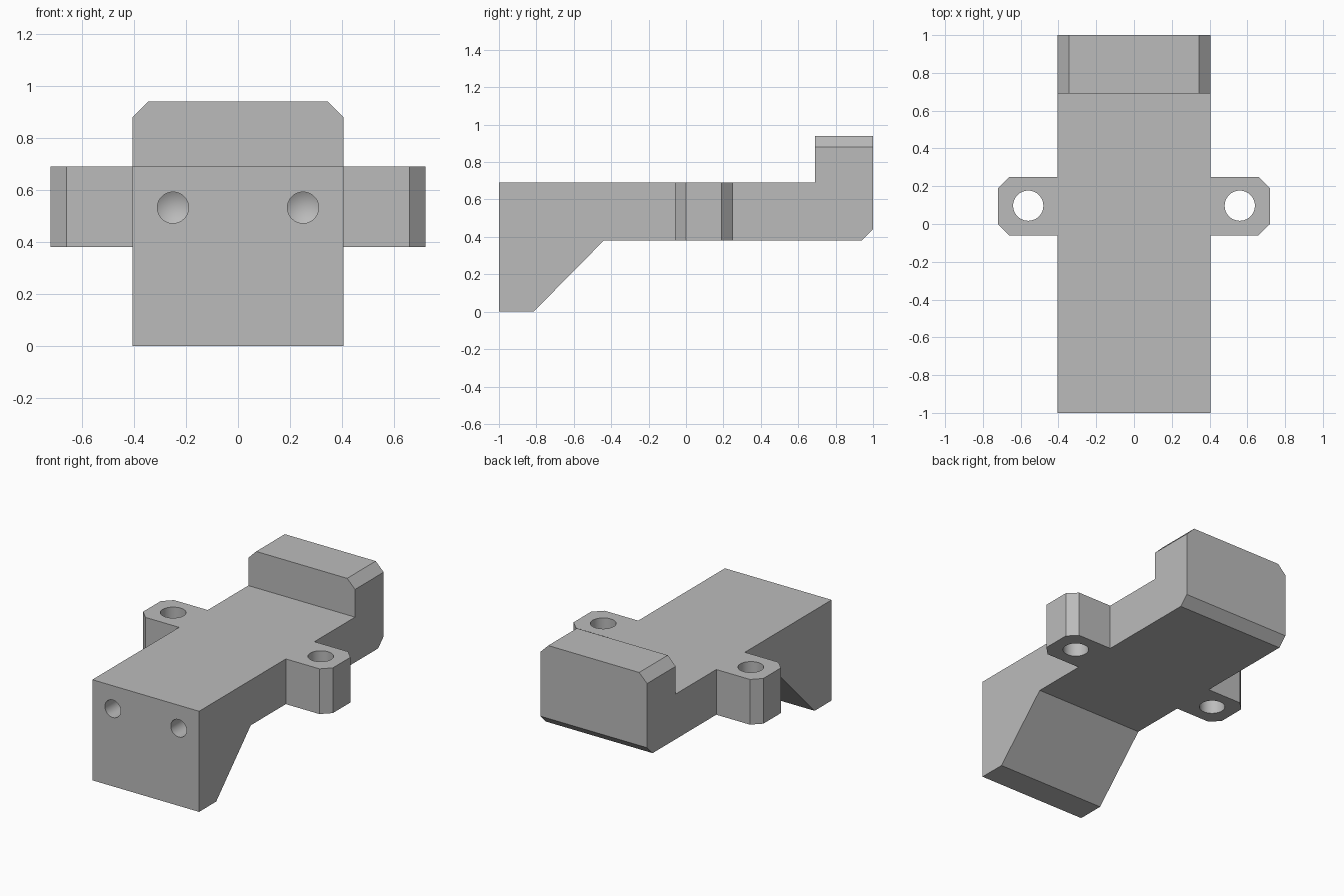
import bpy
import bmesh
import math
from mathutils import Matrix, Vector

default = bpy.data.objects.get("Cube")
if default:
    bpy.data.objects.remove(default, do_unlink=True)

HALF_WIDTH = 0.405
DECK_BOTTOM, DECK_TOP = 0.38, 0.69
CHAMFER = 0.06

grey = bpy.data.materials.new("plain grey")
grey.use_nodes = True
colour = (0.5, 0.5, 0.5, 1)
grey.diffuse_color = colour
grey.node_tree.nodes["Principled BSDF"].inputs["Base Color"].default_value = colour


def make_object(name, bm):
    bmesh.ops.recalc_face_normals(bm, faces=bm.faces)
    mesh = bpy.data.meshes.new(name)
    bm.to_mesh(mesh)
    bm.free()
    mesh.materials.append(grey)
    obj = bpy.data.objects.new(name, mesh)
    bpy.context.collection.objects.link(obj)
    return obj


def extrude(points, direction):
    """Extrude a closed outline into a solid."""
    bm = bmesh.new()
    face = bm.faces.new([bm.verts.new(p) for p in points])
    result = bmesh.ops.extrude_face_region(bm, geom=[face], use_keep_orig=True)
    moved = [v for v in result["geom"] if isinstance(v, bmesh.types.BMVert)]
    bmesh.ops.translate(bm, verts=moved, vec=direction)
    return bm


def combine(target, helper, operation):
    """Join or cut with a helper, then discard it."""
    helper.hide_render = True
    mod = target.modifiers.new(helper.name, "BOOLEAN")
    mod.operation = operation
    mod.solver = "EXACT"
    mod.object = helper
    bpy.context.view_layer.objects.active = target
    bpy.ops.object.modifier_apply(modifier=mod.name)
    bpy.data.objects.remove(helper, do_unlink=True)


# Body: side profile with a sloped front foot and a raised rear block
profile = [(-1, 0), (-0.815, 0), (-0.44, DECK_BOTTOM), (1 - CHAMFER, DECK_BOTTOM),
           (1, DECK_BOTTOM + CHAMFER), (1, 0.94), (0.69, 0.94),
           (0.69, DECK_TOP), (-1, DECK_TOP)]
bm = extrude([(-HALF_WIDTH, y, z) for y, z in profile], Vector((2 * HALF_WIDTH, 0, 0)))

# Chamfer the two upper side edges of the rear block
top_edges = [e for e in bm.edges
             if all(v.co.z > 0.9 for v in e.verts)
             and abs(e.verts[0].co.x - e.verts[1].co.x) < 0.01
             and abs(e.verts[0].co.y - e.verts[1].co.y) > 0.1]
bmesh.ops.bevel(bm, geom=top_edges, offset=CHAMFER, segments=1,
                affect="EDGES", profile=0.5)
body = make_object("bracket_body", bm)

for side in (-1, 1):
    # Mounting ear with chamfered outer corners
    outline = [(0.3, -0.06), (0.72 - CHAMFER, -0.06), (0.72, 0),
               (0.72, 0.25 - CHAMFER), (0.72 - CHAMFER, 0.25), (0.3, 0.25)]
    ear = make_object("ear", extrude([(side * x, y, DECK_BOTTOM) for x, y in outline],
                                     Vector((0, 0, DECK_TOP - DECK_BOTTOM))))
    combine(body, ear, "UNION")

    # Vertical bolt hole through the ear
    bm = bmesh.new()
    bmesh.ops.create_cone(bm, cap_ends=True, segments=48, radius1=0.08, radius2=0.08,
                          depth=1, matrix=Matrix.Translation((side * 0.56, 0.097, 0.5)))
    combine(body, make_object("bolt_hole", bm), "DIFFERENCE")

    # Blind hole in the front with a pointed bottom
    bm = bmesh.new()
    bmesh.ops.create_cone(bm, cap_ends=True, segments=48, radius1=0.06, radius2=0.06,
                          depth=0.6)
    floor = next(f for f in bm.faces if f.normal.z > 0.9 and len(f.verts) > 4)
    tip = bmesh.ops.poke(bm, faces=[floor])["verts"][0]
    tip.co.z += 0.035
    turn = Matrix.Rotation(-math.pi / 2, 4, "X")
    bmesh.ops.transform(bm, verts=bm.verts,
                        matrix=Matrix.Translation((side * 0.25, -0.9, 0.532)) @ turn)
    combine(body, make_object("screw_hole", bm), "DIFFERENCE")

# Smooth the round holes, keep every other edge sharp
bpy.ops.object.select_all(action="DESELECT")
body.select_set(True)
bpy.context.view_layer.objects.active = body
bpy.ops.object.shade_smooth_by_angle(angle=math.radians(25))
